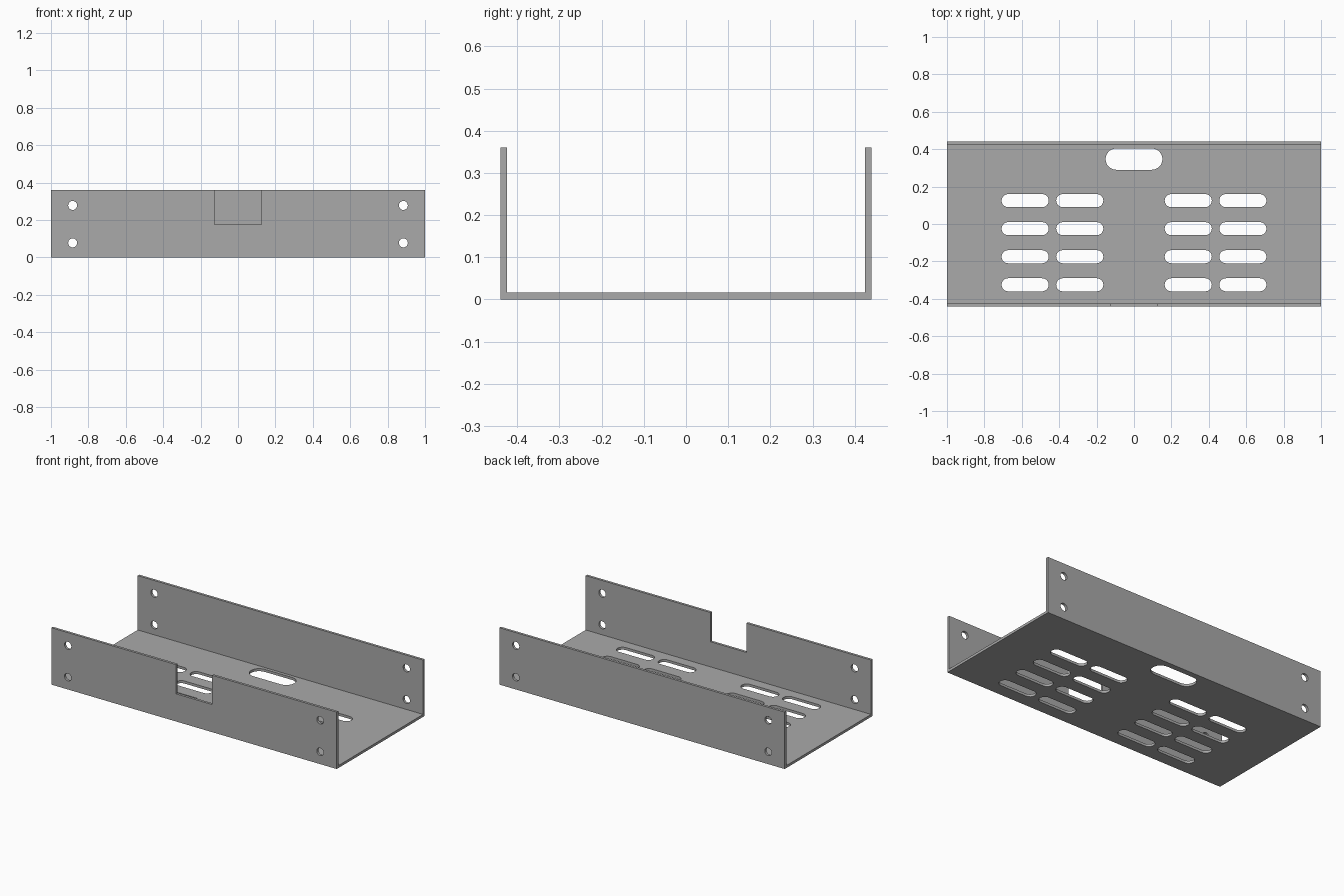
import bpy, bmesh, math
from mathutils import Matrix, Vector

old = bpy.data.objects.get("Cube")
if old:
    bpy.data.objects.remove(old, do_unlink=True)

HALF_LENGTH, HALF_WIDTH, HEIGHT, SHEET = 1.0, 0.44, 0.36, 0.016

steel = bpy.data.materials.new("grey steel")
steel.use_nodes = True
grey = (0.4, 0.4, 0.4, 1)
steel.diffuse_color = grey
steel.node_tree.nodes["Principled BSDF"].inputs["Base Color"].default_value = grey


def prism(bm, outline, depth, matrix):
    """Extrude a flat outline by depth, centred on its plane, then place it."""
    verts = [bm.verts.new((x, y, -depth / 2)) for x, y in outline]
    face = bm.faces.new(verts)
    grown = bmesh.ops.extrude_face_region(bm, geom=[face])["geom"]
    top = [v for v in grown if isinstance(v, bmesh.types.BMVert)]
    bmesh.ops.translate(bm, verts=top, vec=(0, 0, depth))
    bmesh.ops.transform(bm, matrix=matrix, verts=verts + top)


def slot(half_length, radius, steps=12):
    """Outline with round ends; a circle when both sizes are equal."""
    shift = half_length - radius
    points = []
    for side in (1, -1):
        for i in range(steps + 1):
            a = math.pi * (i / steps - 0.5)
            points.append((side * (shift + radius * math.cos(a)),
                           side * radius * math.sin(a)))
    return points


def make_object(name, bm):
    bmesh.ops.remove_doubles(bm, verts=bm.verts, dist=0.0001)
    bmesh.ops.recalc_face_normals(bm, faces=bm.faces)
    mesh = bpy.data.meshes.new(name)
    bm.to_mesh(mesh)
    bm.free()
    mesh.materials.append(steel)
    obj = bpy.data.objects.new(name, mesh)
    bpy.context.collection.objects.link(obj)
    return obj


# Folded channel: U section swept along x
w, t = HALF_WIDTH, SHEET
section = [(-w, 0), (w, 0), (w, HEIGHT), (w - t, HEIGHT),
           (w - t, t), (t - w, t), (t - w, HEIGHT), (-w, HEIGHT)]
along_x = Matrix(((0, 0, 1, 0), (1, 0, 0, 0), (0, 1, 0, 0), (0, 0, 0, 1)))
bm = bmesh.new()
prism(bm, section, 2 * HALF_LENGTH, along_x)
channel = make_object("mounting_channel", bm)

# Openings, gathered as one cutter
bm = bmesh.new()
for side in (-1, 1):
    for x in (0.29, 0.582):
        for row in range(4):
            place = Matrix.Translation((side * x, 0.125 - 0.15 * row, 0))
            prism(bm, slot(0.126, 0.035), 0.1, place)
prism(bm, slot(0.152, 0.057), 0.1, Matrix.Translation((0, 0.347, 0)))

# Screw holes through both walls
upright = Matrix.Rotation(math.pi / 2, 4, "X")
for x in (-0.884, 0.884):
    for z in (0.078, 0.278):
        prism(bm, slot(0.024, 0.024), 1.2, Matrix.Translation((x, 0, z)) @ upright)

# Square notch in the front wall
notch = [(-0.126, 0.175), (0.126, 0.175), (0.126, 0.5), (-0.126, 0.5)]
prism(bm, notch, 0.1, Matrix.Translation((0, -HALF_WIDTH, 0)) @ upright)
cutter = make_object("opening_cutter", bm)
cutter.hide_render = True

# Cut the sheet and drop the cutter
cut = channel.modifiers.new("openings", "BOOLEAN")
cut.operation = "DIFFERENCE"
cut.solver = "EXACT"
cut.object = cutter
bpy.ops.object.select_all(action="DESELECT")
bpy.context.view_layer.objects.active = channel
channel.select_set(True)
bpy.ops.object.modifier_apply(modifier=cut.name)
bpy.data.objects.remove(cutter, do_unlink=True)
bpy.ops.object.shade_smooth_by_angle(angle=math.radians(30))
